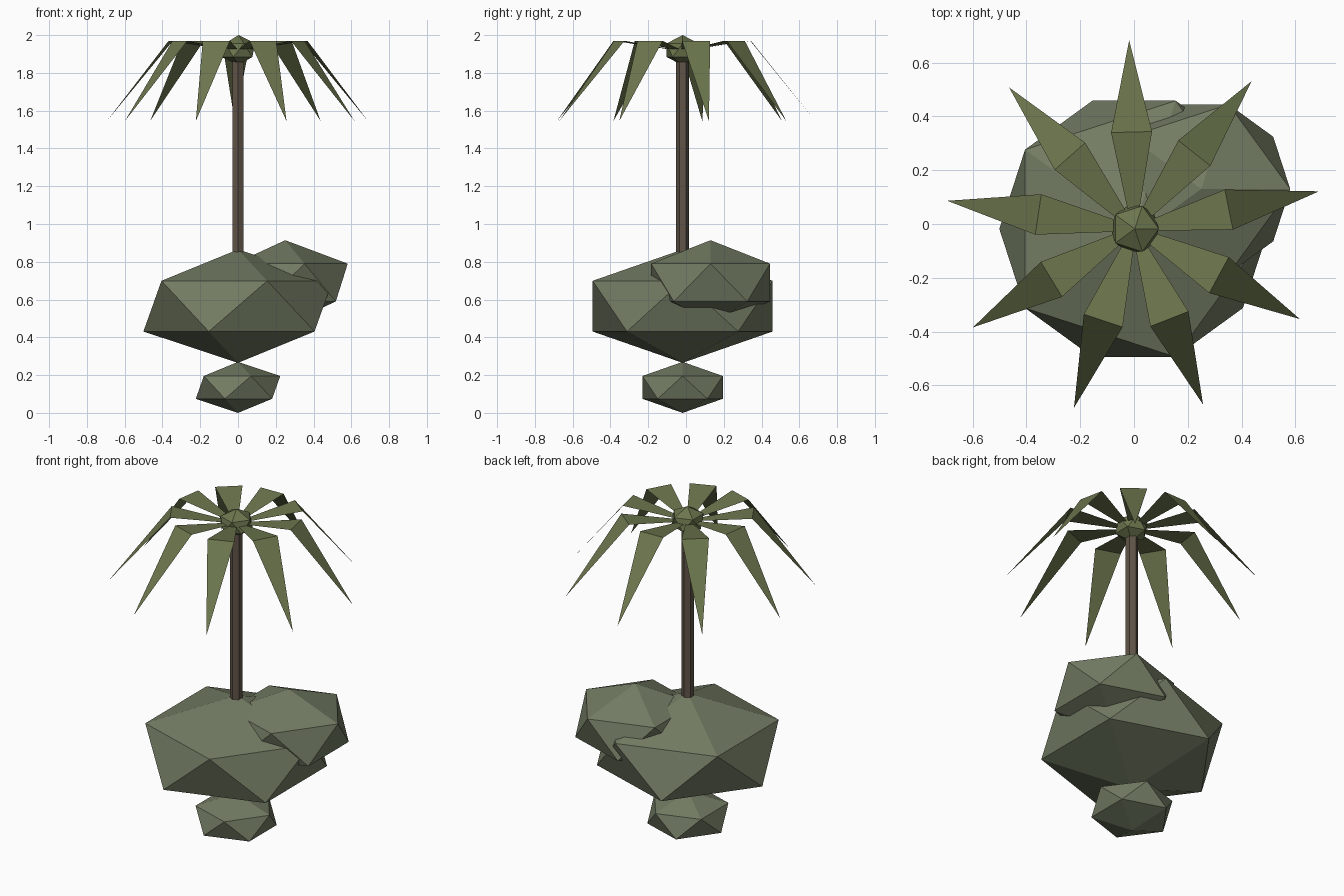
import bpy, math

if "Cube" in bpy.data.objects:
    bpy.data.objects.remove(bpy.data.objects["Cube"])

CY = -0.018  # shared axis of trunk, rocks and crown


def material(name, rgb):
    m = bpy.data.materials.new(name)
    m.diffuse_color = (*rgb, 1)
    m.use_nodes = True
    m.node_tree.nodes["Principled BSDF"].inputs["Base Color"].default_value = m.diffuse_color
    return m


stone = material("mossy_stone", (0.17, 0.20, 0.125))
green = material("palm_green", (0.15, 0.18, 0.075))
bark = material("bark", (0.12, 0.09, 0.065))


def finish(name, mat):
    ob = bpy.context.object
    ob.name = name
    ob.data.materials.append(mat)
    return ob


def faceted_ball(name, loc, r, rz, mat):
    bpy.ops.mesh.primitive_ico_sphere_add(subdivisions=1, radius=1, location=loc)
    finish(name, mat).scale = (r, r, rz)


# Floating rocks
faceted_ball("lower_rock", (0, CY, 0.135), 0.25, 0.135, stone)
faceted_ball("main_rock", (0, CY, 0.565), 0.56, 0.30, stone)
faceted_ball("side_rock", (0.25, 0.13, 0.69), 0.37, 0.224, stone)

# Trunk
bpy.ops.mesh.primitive_cylinder_add(vertices=6, radius=0.035, depth=1.1,
                                    location=(0, CY, 1.37))
finish("trunk", bark)

# Crown hub
faceted_ball("crown_hub", (0.003, CY, 1.92), 0.10, 0.08, green)

# Palm leaves: a flat rising blade that folds down to a point
verts = [(0.04, -0.016, 1.92), (0.36, -0.076, 1.97), (0.36, 0.076, 1.97),
         (0.04, 0.016, 1.92), (0.702, 0, 1.545)]
leaf = bpy.data.meshes.new("palm_leaf")
leaf.from_pydata(verts, [], [(0, 1, 2, 3), (1, 4, 2)])
leaf.materials.append(green)
for i in range(9):
    ob = bpy.data.objects.new(f"palm_leaf_{i + 1}", leaf)
    ob.location = (0, CY, 0)
    ob.rotation_euler.z = 0.2 + i * math.tau / 9
    bpy.context.collection.objects.link(ob)
